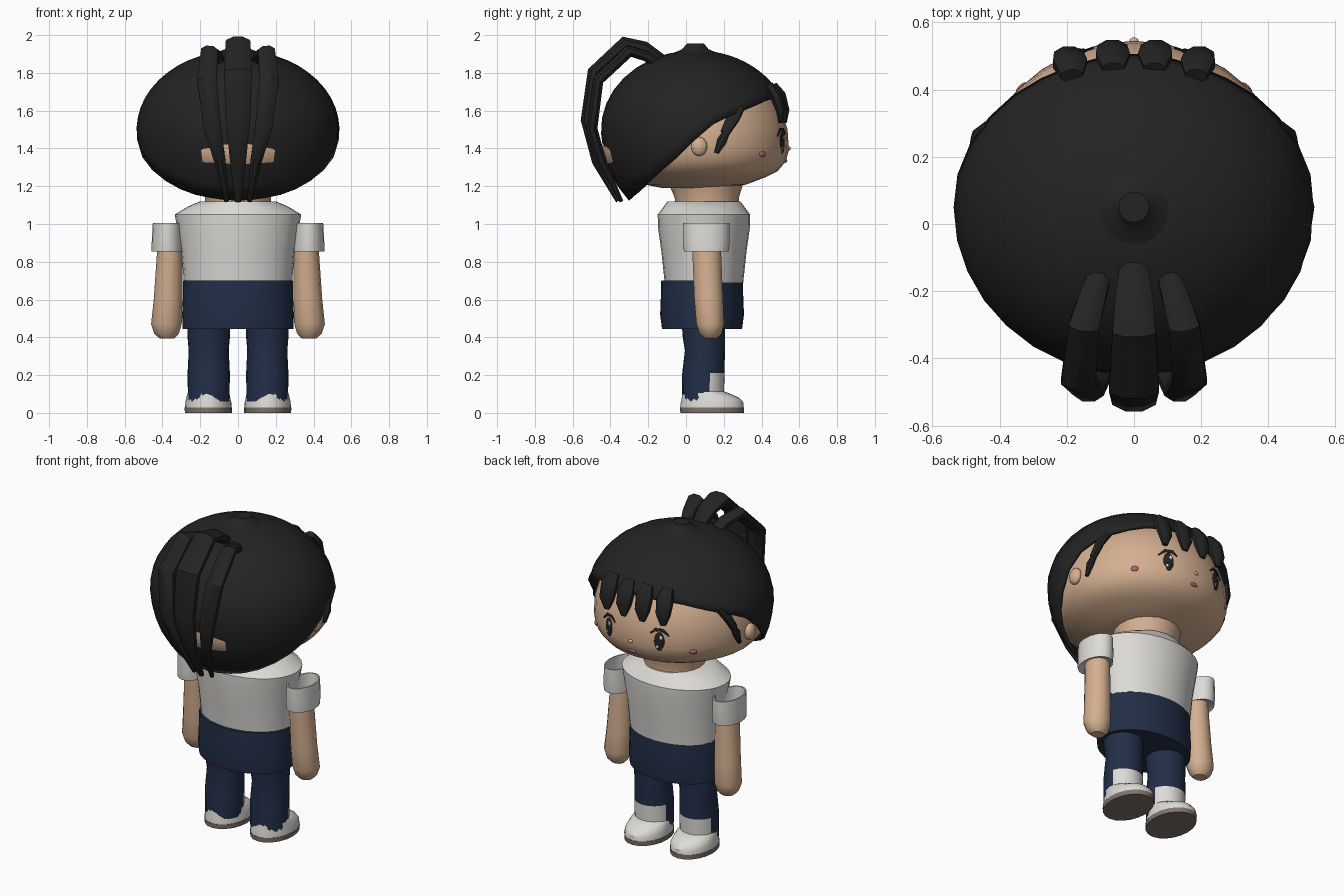
import bpy
import math
from mathutils import Vector

if "Cube" in bpy.data.objects:
    bpy.data.objects.remove(bpy.data.objects["Cube"])


def material(name, r, g, b):
    m = bpy.data.materials.new(name)
    m.use_nodes = True
    m.diffuse_color = (r, g, b, 1)
    bsdf = next(n for n in m.node_tree.nodes if n.type == 'BSDF_PRINCIPLED')
    bsdf.inputs["Base Color"].default_value = (r, g, b, 1)
    bsdf.inputs["Roughness"].default_value = 0.8
    return m


skin = material("skin", 0.66, 0.43, 0.28)
black = material("hair black", 0.017, 0.017, 0.017)
white = material("soft white", 0.72, 0.71, 0.68)
navy = material("navy", 0.016, 0.028, 0.065)
pink = material("pink", 0.5, 0.11, 0.14)
taupe = material("sole taupe", 0.22, 0.175, 0.15)


def interp(table, v):
    """Piecewise linear lookup in a short sorted table."""
    if v <= table[0][0]:
        return table[0][1]
    for (a, p), (b, q) in zip(table, table[1:]):
        if v <= b:
            return p + (q - p) * (v - a) / (b - a)
    return table[-1][1]


def smooth(ob, angle=35):
    bpy.ops.object.select_all(action='DESELECT')
    ob.select_set(True)
    bpy.context.view_layer.objects.active = ob
    bpy.ops.object.shade_smooth_by_angle(angle=math.radians(angle))


def loft(name, rings, mats, caps=(True, True), angle=35):
    """Skin a stack of equal-sized closed point rings."""
    n = len(rings[0])
    verts = [p for ring in rings for p in ring]
    faces = [(k * n + i, k * n + (i + 1) % n, (k + 1) * n + (i + 1) % n, (k + 1) * n + i)
             for k in range(len(rings) - 1) for i in range(n)]
    if caps[0]:
        faces.append(tuple(reversed(range(n))))
    if caps[1]:
        faces.append(tuple(range(len(verts) - n, len(verts))))
    me = bpy.data.meshes.new(name)
    me.from_pydata(verts, [], faces)
    for m in mats:
        me.materials.append(m)
    ob = bpy.data.objects.new(name, me)
    bpy.context.collection.objects.link(ob)
    smooth(ob, angle)
    return ob


def oval(z, x, y, rx, ry, n=20):
    return [(x + rx * math.cos(a), y + ry * math.sin(a), z)
            for a in (2 * math.pi * i / n for i in range(n))]


def strand(name, path, sizes, across, sides=8):
    """Tapered lock of hair; sizes are half width and half depth."""
    pts = [Vector(p) for p in path]
    rings = []
    for i, p in enumerate(pts):
        t = (pts[min(i + 1, len(pts) - 1)] - pts[max(i - 1, 0)]).normalized()
        u = Vector(across)
        u = (u - t * u.dot(t)).normalized()
        v = t.cross(u)
        w, d = sizes[i]
        rings.append([p + u * w * math.cos(a) + v * d * math.sin(a)
                      for a in (2 * math.pi * (k + 0.5) / sides for k in range(sides))])
    return loft(name, rings, [black])


def blob(name, loc, scale, mat, turn=0.0, tilt=0.0):
    bpy.ops.mesh.primitive_uv_sphere_add(segments=16, ring_count=10, location=loc,
                                         rotation=(0, tilt, turn))
    ob = bpy.context.object
    ob.name = name
    ob.scale = scale
    ob.data.materials.append(mat)
    smooth(ob)
    return ob


# Head and neck
HEAD = [(1.19, 0.35), (1.21, 0.55), (1.25, 0.76), (1.28, 0.88), (1.33, 0.965), (1.39, 1),
        (1.5, 0.985), (1.6, 0.92), (1.7, 0.8), (1.8, 0.56), (1.86, 0.2)]
loft("head", [oval(z, 0, 0.05, 0.49 * r, 0.495 * r, 32) for z, r in HEAD], [skin], angle=60)
loft("neck", [oval(1.08, 0, 0.115, 0.175, 0.17), oval(1.14, 0, 0.11, 0.175, 0.17),
              oval(1.22, 0, 0.105, 0.2, 0.2)], [skin])


def on_head(angle, z, out=0.0):
    r = 0.493 * interp(HEAD, z) + out
    return (r * math.sin(angle), 0.05 + r * math.cos(angle), z)


# Hair cap, longer at the back and cut along a slanted hairline
HAIRLINE = [(-0.31, 1.12), (-0.04, 1.36), (0.07, 1.47), (0.15, 1.535), (0.3, 1.605), (0.47, 1.675)]


def cap_point(theta, az):
    height = 0.42 if theta < math.pi / 2 else 0.53
    r = math.sin(theta)
    return (0.537 * r * math.cos(az), 0.05 + 0.5 * r * math.sin(az), 1.5 + height * math.cos(theta))


def cap_limit(az):
    theta = 0.3
    while theta < 2.6:
        p = cap_point(theta, az)
        if p[2] < interp(HAIRLINE, p[1]):
            break
        theta += 0.01
    return theta


SEG, ROWS = 32, 12
azimuths = [2 * math.pi * i / SEG for i in range(SEG)]
limits = [cap_limit(a) for a in azimuths]
cap = loft("hair_cap", [[cap_point(0.12 + (lim - 0.12) * k / ROWS, a) for a, lim in zip(azimuths, limits)]
                        for k in range(ROWS, -1, -1)], [black], (False, True), 60)
shell = cap.modifiers.new("thickness", 'SOLIDIFY')
shell.thickness = 0.02
shell.offset = -1
loft("hair_crown", [oval(1.9, 0, 0.05, 0.13, 0.13), oval(1.925, 0, 0.05, 0.07, 0.07),
                    oval(1.955, 0, 0.05, 0.045, 0.045)], [black])

# Ponytail made of three arching locks
ARC = [(-0.12, 1.865), (-0.22, 1.935), (-0.32, 1.96), (-0.49, 1.805), (-0.525, 1.55), (-0.47, 1.33), (-0.36, 1.12)]
SIZES = [(0.045, 0.03), (0.06, 0.035), (0.07, 0.038), (0.08, 0.035), (0.07, 0.035), (0.045, 0.03), (0.018, 0.012)]
strand("ponytail_middle", [(0, y, z) for y, z in ARC], SIZES, (1, 0, 0))
SPREAD = [0.09, 0.12, 0.15, 0.165, 0.135, 0.095, 0.06]
for side, s in (("left", 1), ("right", -1)):
    strand("ponytail_" + side, [(s * x, y * 0.95, z - 0.045 * (z > 1.4)) for x, (y, z) in zip(SPREAD, ARC)],
           [(w * 0.7, d * 0.9) for w, d in SIZES], (1, 0, 0))

# Fringe locks
for i, x in enumerate((-0.19, -0.063, 0.063, 0.19)):
    drop = -0.02 * (abs(x) > 0.1)
    path = [(x * 0.97, 0.46 + drop, 1.735), (x, 0.497 + drop, 1.68),
            (x * 1.02, 0.522 + drop, 1.6), (x * 1.02, 0.522 + drop, 1.535)]
    strand("fringe_lock_%d" % (i + 1), path, [(0.035, 0.025), (0.055, 0.035), (0.048, 0.028), (0.018, 0.012)],
           (1, 0, 0))

for side, s in (("left", 1), ("right", -1)):
    # Side locks in front of the ears
    strand("side_lock_upper_" + side, [(s * 0.425, 0.285, 1.615), (s * 0.46, 0.25, 1.56), (s * 0.475, 0.205, 1.48)],
           [(0.028, 0.02), (0.036, 0.025), (0.025, 0.018)], (0, 1, 0.4))
    strand("side_lock_lower_" + side, [(s * 0.47, 0.215, 1.49), (s * 0.482, 0.19, 1.44), (s * 0.482, 0.16, 1.375)],
           [(0.018, 0.014), (0.027, 0.02), (0.013, 0.01)], (0, 1, 0.4))

    # Ear, cheek and eye
    blob("ear_" + side, (s * 0.49, 0.07, 1.41), (0.03, 0.043, 0.05), skin)
    blob("cheek_" + side, on_head(s * 0.755, 1.37), (0.022, 0.01, 0.016), pink, -s * 0.755)
    a = s * 0.36
    blob("eye_" + side, on_head(a, 1.43), (0.03, 0.008, 0.058), black, -a)
    blob("eye_glint_" + side, on_head(a - 0.02, 1.455, 0.006), (0.01, 0.004, 0.014), white, -a)
    blob("eye_lower_glint_" + side, on_head(a + 0.02, 1.4, 0.006), (0.008, 0.003, 0.009), white, -a)
    lash = [on_head(a + s * d, z, 0.002) for d, z in ((-0.11, 1.475), (-0.05, 1.5), (0.04, 1.5), (0.12, 1.465))]
    strand("eyelash_" + side, lash, [(0.004, 0.004), (0.01, 0.005), (0.01, 0.005), (0.004, 0.004)], (0, 0, 1))

    # Arm with rounded hand
    loft("arm_" + side, [oval(z, s * x, y, rx, ry, 14) for z, x, y, rx, ry in (
        (0.395, 0.376, 0.13, 0.04, 0.035), (0.42, 0.378, 0.13, 0.065, 0.06), (0.47, 0.379, 0.128, 0.081, 0.075),
        (0.6, 0.37, 0.12, 0.076, 0.078), (0.89, 0.36, 0.108, 0.066, 0.078))], [skin])

    # Open-topped sleeve cuff
    loft("sleeve_" + side, [oval(z, s * 0.374, 0.107, rx, ry) for z, rx, ry in (
        (0.87, 0.06, 0.07), (0.855, 0.083, 0.118), (0.9, 0.083, 0.124), (1.005, 0.077, 0.124),
        (1.005, 0.07, 0.115), (0.91, 0.07, 0.11))], [white])

    # Trouser leg with a pale patch above the shoe
    leg = loft("leg_" + side, [oval(z, s * 0.155, y, r, r) for z, y, r in (
        (0.06, 0.09, 0.11), (0.21, 0.092, 0.112), (0.33, 0.1, 0.106), (0.4, 0.095, 0.112), (0.5, 0.09, 0.115))],
        [navy, white])
    for f in leg.data.polygons:
        if f.center.z < 0.21 and f.center.y > 0.14:
            f.material_index = 1

    # Shoe and sole
    loft("shoe_" + side, [oval(z, s * 0.157, y, rx, ry) for z, y, rx, ry in (
        (0.025, 0.138, 0.124, 0.168), (0.055, 0.138, 0.122, 0.166), (0.08, 0.13, 0.116, 0.152),
        (0.1, 0.108, 0.112, 0.128), (0.112, 0.095, 0.107, 0.112))], [white])
    loft("sole_" + side, [oval(z, s * 0.157, 0.138, 0.126 - i, 0.17 - i) for z, i in ((0, 0.002), (0.028, 0))],
         [taupe])

# Nose and mouth
blob("nose", on_head(0, 1.4, 0.003), (0.014, 0.01, 0.01), skin)
blob("mouth", on_head(0, 1.335), (0.026, 0.009, 0.011), pink)

# Shirt and shorts
loft("shirt", [oval(z, 0, 0.095, rx, ry, 28) for z, rx, ry in (
    (0.69, 0.286, 0.208), (0.85, 0.3, 0.225), (0.98, 0.322, 0.243), (1.05, 0.335, 0.245),
    (1.09, 0.27, 0.215), (1.12, 0.2, 0.193))], [white])
loft("shorts", [oval(z, 0, 0.085, rx, ry, 28) for z, rx, ry in (
    (0.445, 0.293, 0.212), (0.52, 0.296, 0.222), (0.62, 0.291, 0.218), (0.7, 0.29, 0.216))], [navy])
